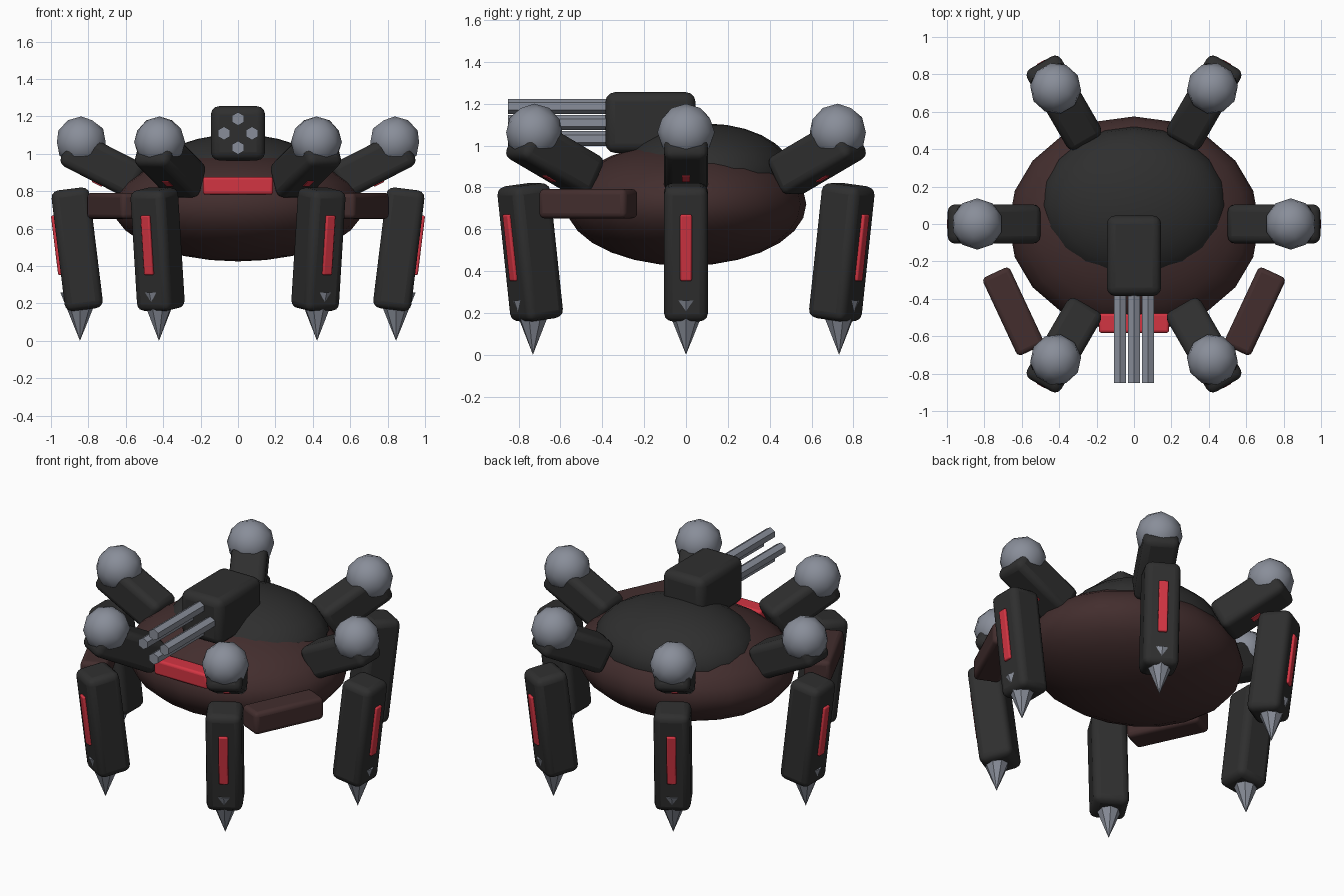
import bpy, math
from mathutils import Matrix, Vector

old = bpy.data.objects.get("Cube")
if old:
    bpy.data.objects.remove(old, do_unlink=True)


def material(name, rgb):
    m = bpy.data.materials.new(name)
    m.use_nodes = True
    m.diffuse_color = (*rgb, 1)
    m.node_tree.nodes["Principled BSDF"].inputs["Base Color"].default_value = (*rgb, 1)
    return m


DARK = material("charcoal", (0.028, 0.028, 0.028))
BROWN = material("dark_brown", (0.056, 0.027, 0.027))
RED = material("red", (0.65, 0.035, 0.055))
STEEL = material("steel", (0.25, 0.27, 0.32))


def place(name, mat, matrix, size=(1, 1, 1), smooth=True):
    """Bake the size into the mesh of the active primitive, then pose it."""
    ob = bpy.context.object
    ob.name = name
    ob.data.materials.append(mat)
    ob.data.transform(Matrix.Diagonal((*size, 1)))
    ob.matrix_world = matrix
    if smooth:
        bpy.ops.object.shade_smooth_by_angle(angle=math.radians(40))
    return ob


def box(name, mat, matrix, size, bevel):
    bpy.ops.mesh.primitive_cube_add(size=1)
    ob = place(name, mat, matrix, size, False)
    mod = ob.modifiers.new("rounded_edges", "BEVEL")
    mod.width, mod.segments = bevel, 3
    bpy.ops.object.shade_smooth_by_angle(angle=math.radians(40))


def ellipsoid(name, mat, centre, radii):
    bpy.ops.mesh.primitive_uv_sphere_add(segments=20, ring_count=14, radius=1)
    place(name, mat, Matrix.Translation(centre), radii)


def at(x, y, z):
    return Matrix.Translation(Vector((x, y, z)))


def turn(degrees, axis):
    return Matrix.Rotation(math.radians(degrees), 4, axis)


# Body and upper shell
ellipsoid("body", BROWN, (0, 0, 0.72), (0.67, 0.575, 0.295))
ellipsoid("upper_shell", DARK, (0, 0.1, 0.85), (0.5, 0.42, 0.255))

# Front light bar and side pads
box("front_light", RED, at(0, -0.53, 0.83), (0.375, 0.105, 0.095), 0.015)
for side, label in ((1, "left"), (-1, "right")):
    box(label + "_pad", BROWN, at(side * 0.645, -0.467, 0.722) @ turn(-25 * side, "Z"),
        (0.16, 0.46, 0.14), 0.025)

# Turret with four barrels
box("turret", DARK, at(0, -0.17, 1.11), (0.29, 0.43, 0.29), 0.045)
for i, (x, z) in enumerate(((0, 1.187), (0.075, 1.11), (0, 1.033), (-0.075, 1.11))):
    bpy.ops.mesh.primitive_cylinder_add(vertices=6, radius=0.036, depth=0.55)
    place(f"barrel_{i + 1}", STEEL, at(x, -0.575, z) @ turn(90, "X"))

# Six legs around the body
for i in range(6):
    spin = turn(60 * i, "Z")
    tag = f"_{i + 1}"

    arm = spin @ at(0.725, 0, 0.943) @ turn(-27, "Y")
    box("upper_leg" + tag, DARK, arm, (0.43, 0.21, 0.205), 0.04)
    box("upper_leg_light" + tag, RED, arm @ at(-0.02, 0, -0.103), (0.06, 0.04, 0.01), 0.003)

    bpy.ops.mesh.primitive_ico_sphere_add(subdivisions=2, radius=0.137)
    place("knee" + tag, STEEL, spin @ at(0.838, 0, 1.063))

    shin = spin @ at(0.86, 0, 0.49) @ turn(7, "Y")
    box("lower_leg" + tag, DARK, shin, (0.205, 0.21, 0.65), 0.04)
    box("lower_leg_light" + tag, RED, shin @ at(0.1, 0, 0.035), (0.035, 0.055, 0.32), 0.008)

    # Cone pointing down, with one ridge facing outwards
    bpy.ops.mesh.primitive_cone_add(vertices=8, radius1=0.105, radius2=0, depth=0.26)
    place("claw" + tag, STEEL, spin @ at(0.845, 0, 0.13) @ turn(180, "X") @ turn(90, "Z"))
